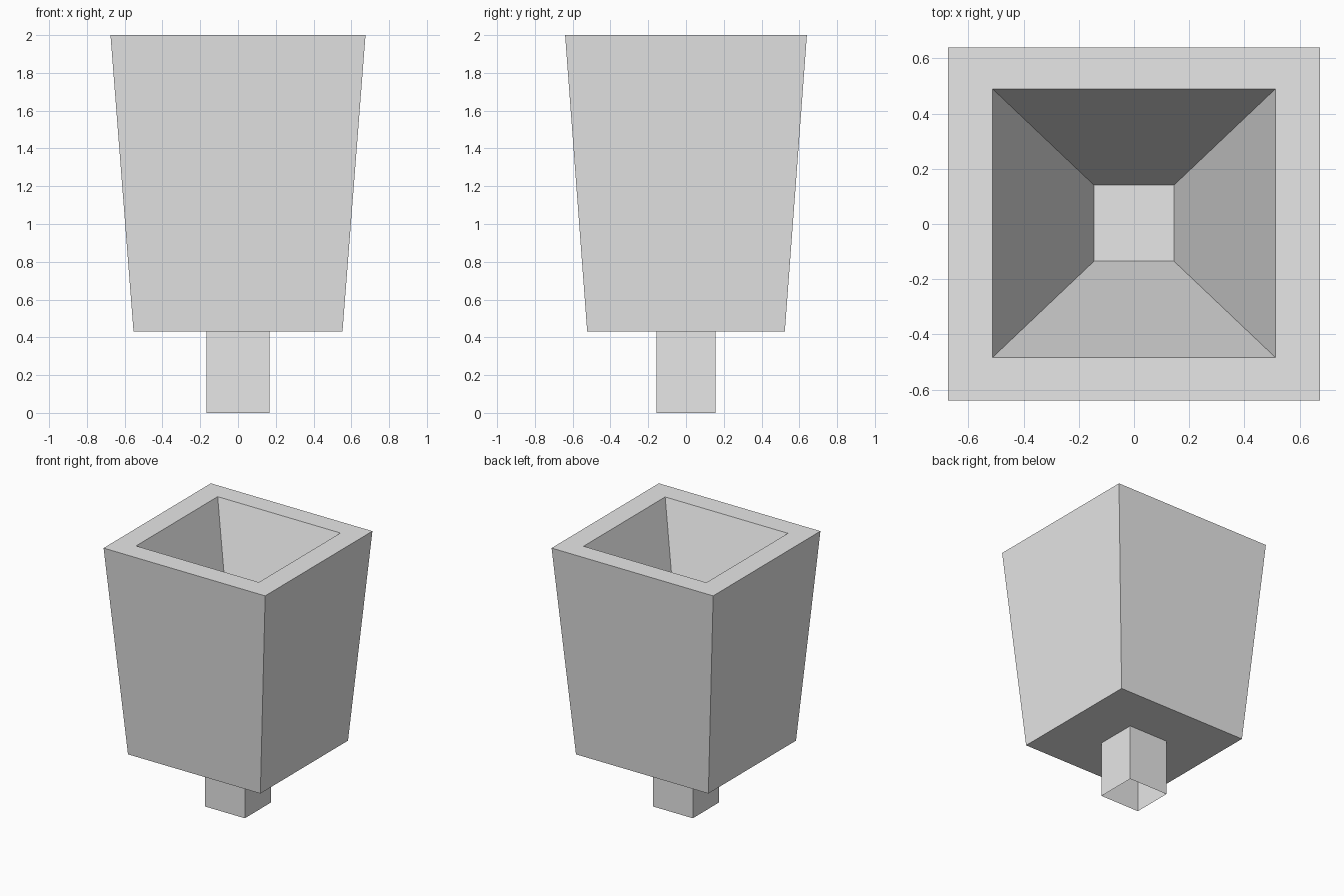
import bpy
import bmesh

cube = bpy.data.objects.get("Cube")
if cube:
    bpy.data.objects.remove(cube, do_unlink=True)

grey = bpy.data.materials.new("plain grey")
grey.use_nodes = True
colour = (0.8, 0.8, 0.8, 1)
grey.diffuse_color = colour
grey.node_tree.nodes["Principled BSDF"].inputs["Base Color"].default_value = colour


def square_loft(name, rings, cap_end=False):
    """Skin rectangular rings given as (half x, half y, z, y offset)."""
    bm = bmesh.new()
    loops = []
    for hx, hy, z, oy in rings:
        loops.append([bm.verts.new((sx * hx, sy * hy + oy, z))
                      for sx, sy in ((-1, -1), (1, -1), (1, 1), (-1, 1))])
    for low, high in zip(loops, loops[1:]):
        for i in range(4):
            j = (i + 1) % 4
            bm.faces.new((low[i], low[j], high[j], high[i]))
    if cap_end:
        bm.faces.new(loops[-1])
    mesh = bpy.data.meshes.new(name)
    bm.to_mesh(mesh)
    bm.free()
    mesh.materials.append(grey)
    obj = bpy.data.objects.new(name, mesh)
    bpy.context.collection.objects.link(obj)
    return obj


STEM = (0.167, 0.157)
BASE_Z = 0.43

# Tapered cup: underside, outer walls, rim, sloping cavity and its floor
square_loft("tapered_cup", [
    (*STEM, BASE_Z, 0),
    (0.553, 0.523, BASE_Z, 0),
    (0.675, 0.64, 2.0, 0),
    (0.513, 0.487, 2.0, 0.003),
    (0.145, 0.138, 0.88, 0.003),
], cap_end=True)

# Hollow square stem, open at the bottom
square_loft("hollow_stem", [(*STEM, 0, 0), (*STEM, BASE_Z, 0)])
